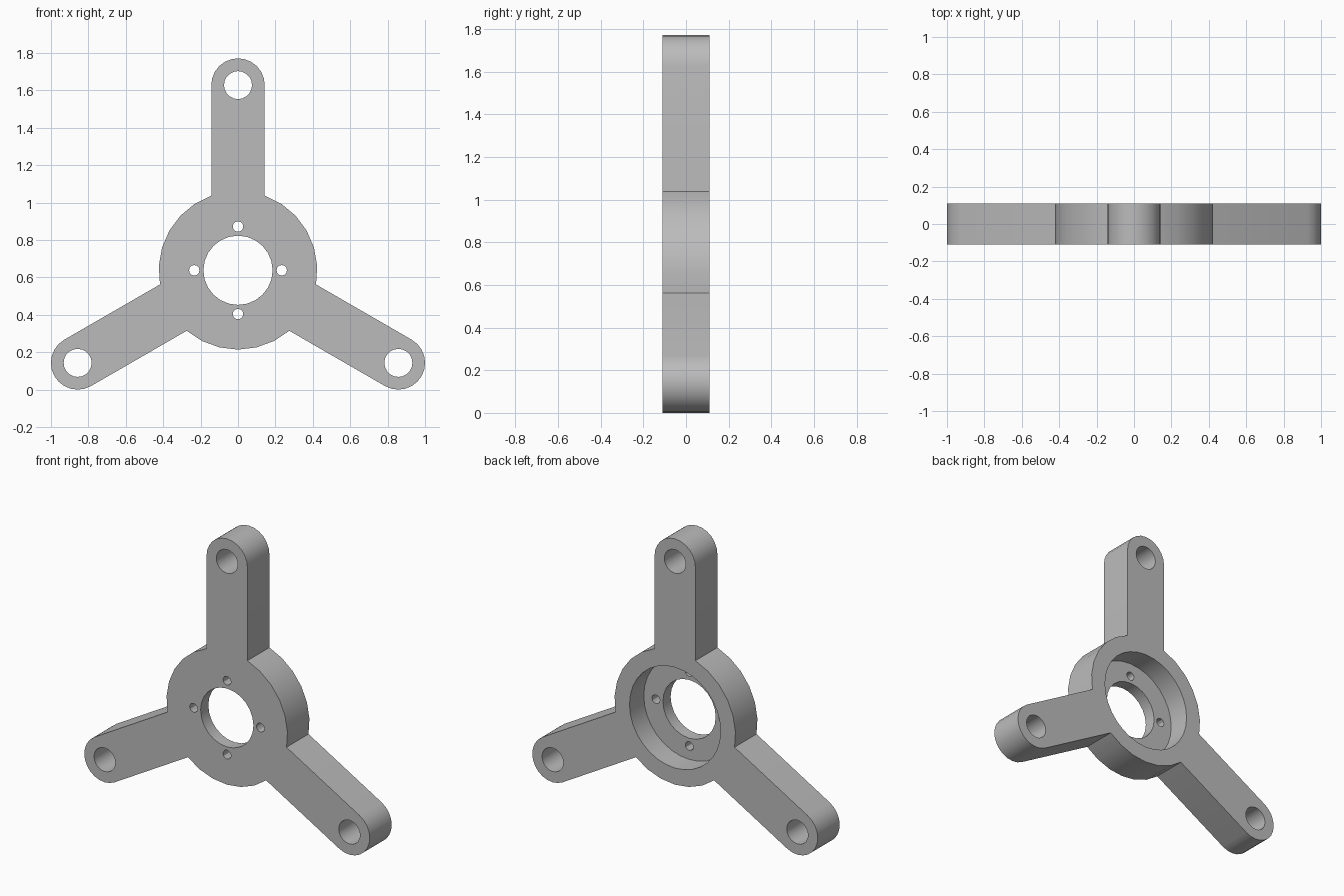
import bpy, bmesh, math
from mathutils import Vector

cube = bpy.data.objects.get("Cube")
if cube:
    bpy.data.objects.remove(cube)

CENTRE_Z = 0.638
HALF = 0.11          # half thickness
HUB_R = 0.424
ARM_R = 0.143        # arm half width and tip radius
REACH = 0.99         # hub centre to arm hole
FLOOR_Y = -0.033     # bottom of the rear recess

grey = bpy.data.materials.new("Metal grey")
grey.use_nodes = True
colour = (0.5, 0.5, 0.5, 1)
grey.diffuse_color = colour
grey.node_tree.nodes["Principled BSDF"].inputs["Base Color"].default_value = colour


def polar(radius, angle, centre=(0, 0)):
    return (centre[0] + radius * math.cos(angle), centre[1] + radius * math.sin(angle))


def arc(radius, start, end, steps, centre=(0, 0)):
    return [polar(radius, start + (end - start) * i / steps, centre) for i in range(steps + 1)]


def prism(name, points, y0, y1):
    """Extrude an x-z outline, given around the hub centre, from y0 to y1."""
    bm = bmesh.new()
    face = bm.faces.new([bm.verts.new((x, y0, z + CENTRE_Z)) for x, z in points])
    top = bmesh.ops.extrude_face_region(bm, geom=[face])
    verts = [g for g in top["geom"] if isinstance(g, bmesh.types.BMVert)]
    bmesh.ops.translate(bm, verts=verts, vec=Vector((0, y1 - y0, 0)))
    bmesh.ops.recalc_face_normals(bm, faces=bm.faces)
    mesh = bpy.data.meshes.new(name)
    bm.to_mesh(mesh)
    bm.free()
    mesh.materials.append(grey)
    obj = bpy.data.objects.new(name, mesh)
    bpy.context.collection.objects.link(obj)
    return obj


# Outline: three rounded arms joined by arcs of the hub
outline = []
join = math.asin(ARM_R / HUB_R)
for i in range(3):
    a = math.radians(90 + 120 * i)
    outline += arc(ARM_R, a - math.pi / 2, a + math.pi / 2, 12, polar(REACH, a))
    outline += arc(HUB_R, a + join, a + math.radians(120) - join, 6)
bracket = prism("three_arm_bracket", outline, -HALF, HALF)
bpy.context.view_layer.objects.active = bracket
bracket.select_set(True)


def drill(radius, sides, centre=(0, 0), y0=-0.3):
    circle = arc(radius, 0, math.tau, sides, centre)[:-1]
    cutter = prism("hole_cutter", circle, y0, 0.3)
    cutter.hide_render = True
    mod = bracket.modifiers.new("hole", "BOOLEAN")
    mod.operation = "DIFFERENCE"
    mod.solver = "EXACT"
    mod.object = cutter
    bpy.ops.object.modifier_apply(modifier=mod.name)
    bpy.data.objects.remove(cutter)


# Rear recess, central bore, screw holes and arm holes
drill(0.319, 32, y0=FLOOR_Y)
drill(0.185, 24)
for i in range(4):
    drill(0.028, 12, polar(0.234, i * math.pi / 2))
for i in range(3):
    drill(0.075, 20, polar(REACH, math.radians(90 + 120 * i)))

bpy.ops.object.shade_smooth_by_angle(angle=math.radians(30))
